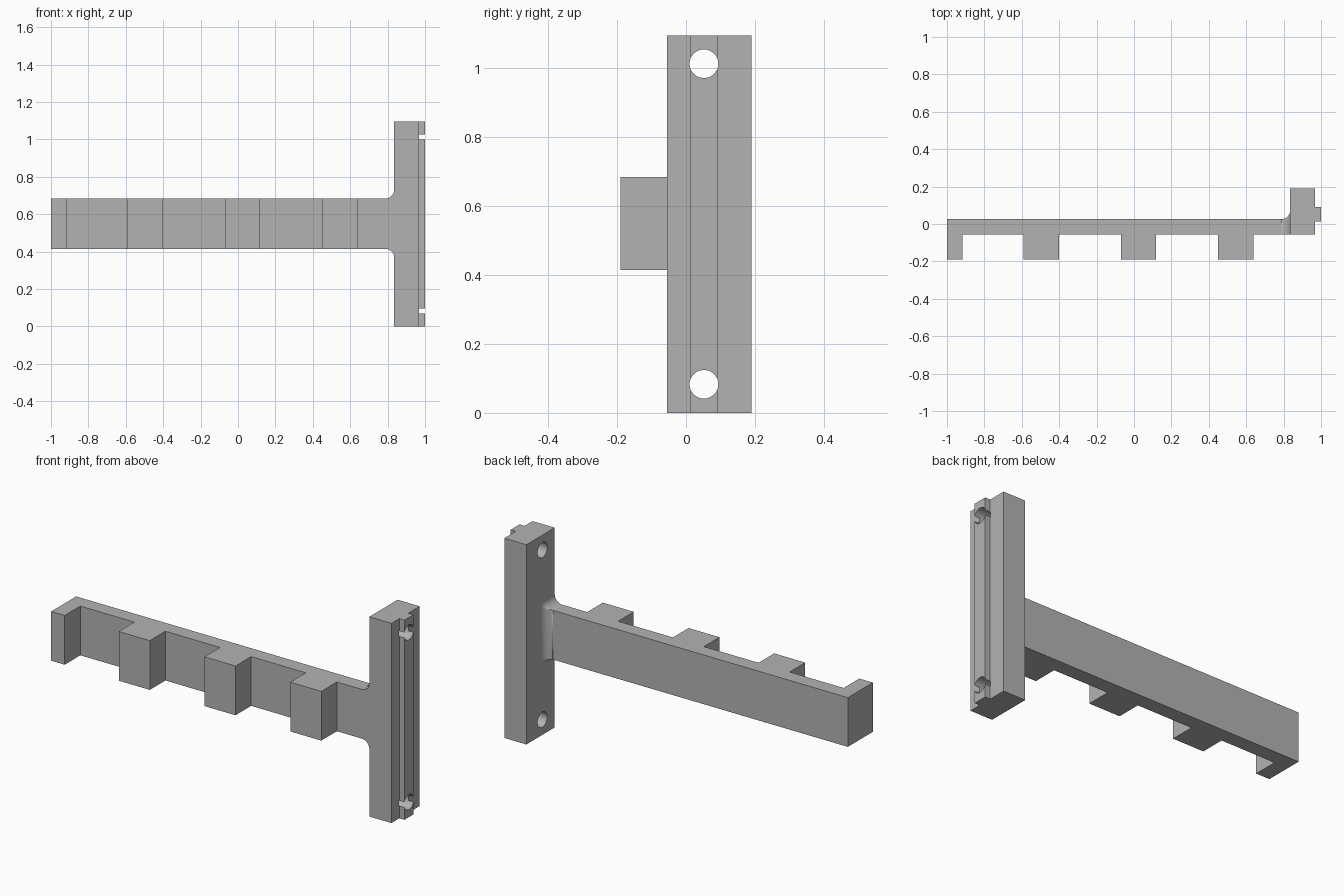
import bpy
import bmesh
from math import sin, cos, pi, radians

cube = bpy.data.objects.get("Cube")
if cube:
    bpy.data.objects.remove(cube, do_unlink=True)

grey = bpy.data.materials.new("plain grey")
grey.use_nodes = True
colour = (0.45, 0.45, 0.45, 1)
grey.diffuse_color = colour
grey.node_tree.nodes["Principled BSDF"].inputs["Base Color"].default_value = colour

FRONT, BACK = -0.055, 0.026        # arm thickness in y
LOW, HIGH = 0.415, 0.685           # arm height in z
COLUMN_X, FILLET = 0.835, 0.046
HEIGHT = 1.095


def finish(bm, name):
    bmesh.ops.remove_doubles(bm, verts=bm.verts, dist=0.0001)
    bmesh.ops.recalc_face_normals(bm, faces=bm.faces)
    mesh = bpy.data.meshes.new(name)
    bm.to_mesh(mesh)
    bm.free()
    obj = bpy.data.objects.new(name, mesh)
    bpy.context.collection.objects.link(obj)
    mesh.materials.append(grey)
    return obj


def extrude_plan(name, plan, low, high):
    """Raise a flat xy outline into a prism."""
    bm = bmesh.new()
    face = bm.faces.new([bm.verts.new((x, y, low)) for x, y in plan])
    grown = bmesh.ops.extrude_face_region(bm, geom=[face])["geom"]
    verts = [v for v in grown if isinstance(v, bmesh.types.BMVert)]
    bmesh.ops.translate(bm, verts=verts, vec=(0, 0, high - low))
    return finish(bm, name)


def select_only(obj):
    bpy.ops.object.select_all(action='DESELECT')
    obj.select_set(True)
    bpy.context.view_layer.objects.active = obj


# Arm with four square teeth along its front
teeth = [(-1.0, -0.918), (-0.59, -0.402), (-0.07, 0.118), (0.45, 0.638)]
arm_end = COLUMN_X - FILLET
plan = []
for a, b in teeth:
    plan += [(a, FRONT), (a, -0.19), (b, -0.19), (b, FRONT)]
plan = plan[1:] + [(arm_end, FRONT), (arm_end, BACK), (-1.0, BACK)]
extrude_plan("toothed_arm", plan, LOW, HIGH)

# Flared root blending the arm into the column above, below and behind
bm = bmesh.new()
STEPS, CORNER = 12, 8
rings = []
for i in range(STEPS + 1):
    t = i / STEPS * pi / 2
    x, f = arm_end + FILLET * sin(t), FILLET * (1 - cos(t))
    ring = [(FRONT, LOW - f)]
    for z, start in ((LOW, -pi / 2), (HIGH, 0)):
        for k in range(CORNER + 1):
            a = start + k / CORNER * pi / 2
            ring.append((BACK + f * cos(a), z + f * sin(a)))
    ring.append((FRONT, HIGH + f))
    rings.append([bm.verts.new((x, y, z)) for y, z in ring])
for r, s in zip(rings, rings[1:]):
    for j in range(len(r)):
        k = (j + 1) % len(r)
        bm.faces.new((r[j], r[k], s[k], s[j]))
root = finish(bm, "arm_root_fillet")
select_only(root)
bpy.ops.object.shade_smooth_by_angle(angle=radians(35))

# Upright column with a thin rail on its outer side
column = extrude_plan("column", [
    (COLUMN_X, FRONT), (0.969, FRONT), (0.969, 0.013), (1.0, 0.013),
    (1.0, 0.091), (0.969, 0.091), (0.969, 0.19), (COLUMN_X, 0.19)], 0, HEIGHT)

# Screw holes through the column
for z in (0.083, 1.013):
    bpy.ops.mesh.primitive_cylinder_add(
        vertices=48, radius=0.0415, depth=0.4,
        location=(0.92, 0.052, z), rotation=(0, pi / 2, 0))
    cutter = bpy.context.object
    cutter.name = "hole_cutter"
    cutter.hide_render = True
    cutter.data.materials.append(grey)
    cut = column.modifiers.new("hole", 'BOOLEAN')
    cut.operation = 'DIFFERENCE'
    cut.solver = 'EXACT'
    cut.object = cutter
    select_only(column)
    bpy.ops.object.modifier_apply(modifier=cut.name)
    bpy.data.objects.remove(cutter, do_unlink=True)
select_only(column)
bpy.ops.object.shade_smooth_by_angle(angle=radians(30))
